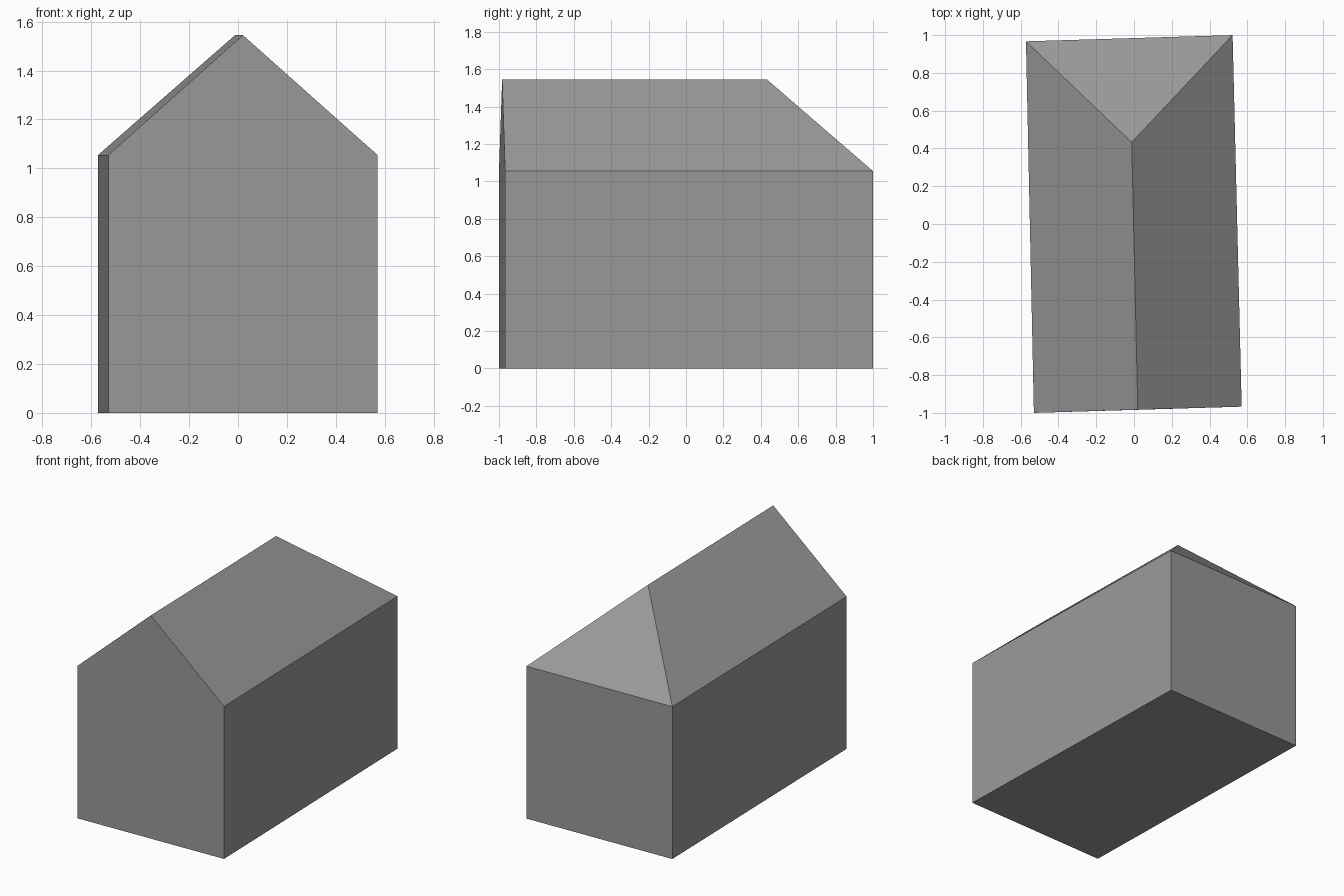
import bpy
import bmesh

cube = bpy.data.objects.get("Cube")
if cube:
    bpy.data.objects.remove(cube, do_unlink=True)

EAVE, RIDGE = 1.055, 1.545

# Plain grey for walls and roof
grey = bpy.data.materials.new("plain grey")
grey.use_nodes = True
colour = (0.32, 0.32, 0.32, 1)
grey.diffuse_color = colour
grey.node_tree.nodes["Principled BSDF"].inputs["Base Color"].default_value = colour

# Footprint, slightly turned: front right, front left, back left, back right
footprint = [(-0.53, -1.0), (0.57, -0.967), (0.522, 1.0), (-0.572, 0.967)]

bm = bmesh.new()
base = [bm.verts.new((x, y, 0)) for x, y in footprint]
eaves = [bm.verts.new((x, y, EAVE)) for x, y in footprint]
gable_top = bm.verts.new((0.02, -0.983, RIDGE))
hip_top = bm.verts.new((-0.012, 0.433, RIDGE))

# Floor, gable wall at the front, then the three plain walls
bm.faces.new(base[::-1])
bm.faces.new((base[0], base[1], eaves[1], gable_top, eaves[0]))
for i in range(1, 4):
    j = (i + 1) % 4
    bm.faces.new((base[i], base[j], eaves[j], eaves[i]))

# Two roof slopes and the hip at the back
bm.faces.new((eaves[1], eaves[2], hip_top, gable_top))
bm.faces.new((eaves[3], eaves[0], gable_top, hip_top))
bm.faces.new((eaves[2], eaves[3], hip_top))
bmesh.ops.recalc_face_normals(bm, faces=bm.faces)

mesh = bpy.data.meshes.new("house_body")
bm.to_mesh(mesh)
bm.free()
mesh.materials.append(grey)
house = bpy.data.objects.new("house_body", mesh)
bpy.context.collection.objects.link(house)
